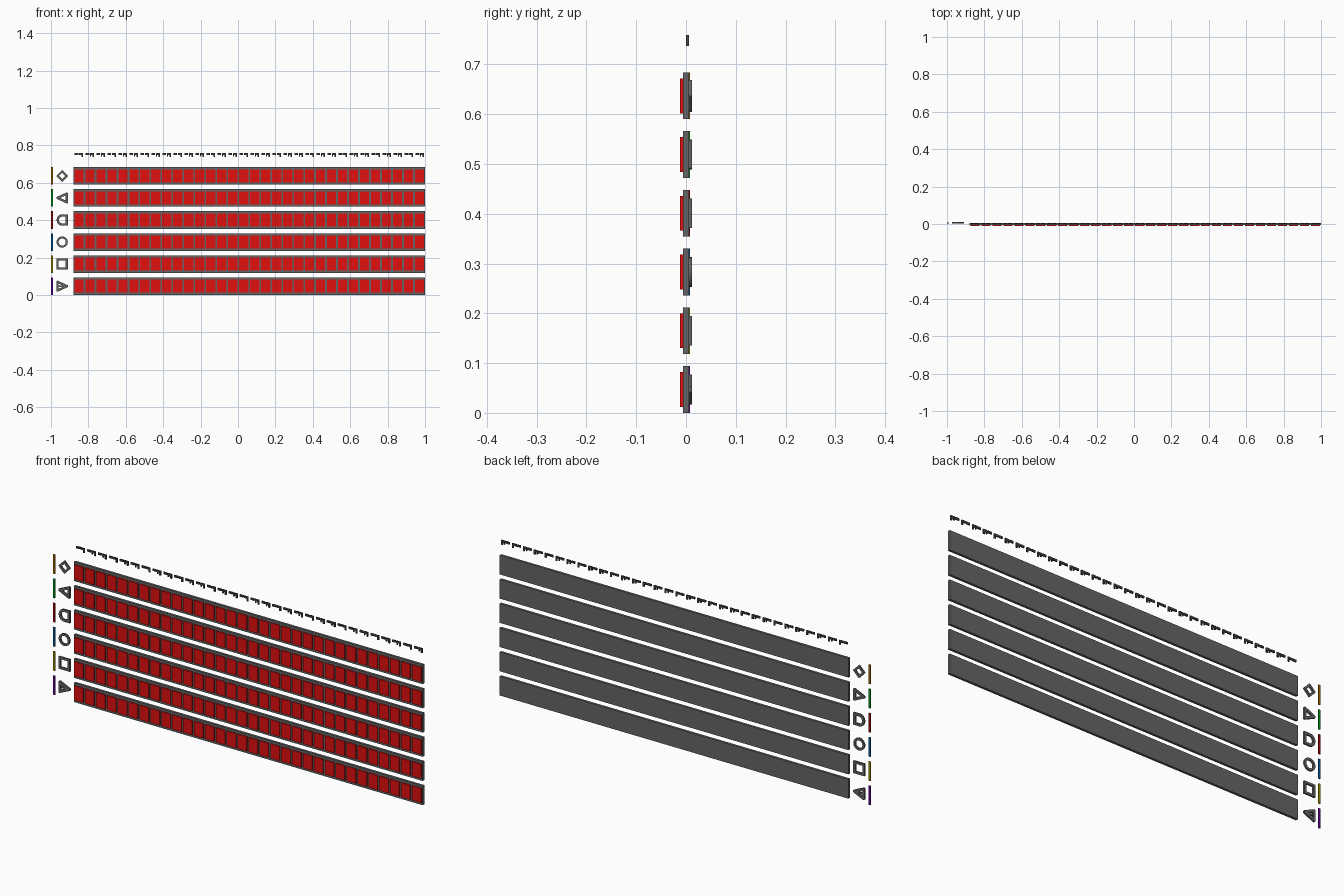
import bpy, bmesh, math

if "Cube" in bpy.data.objects:
    bpy.data.objects.remove(bpy.data.objects["Cube"])

def material(name, col):
    m = bpy.data.materials.new(name)
    m.diffuse_color = (*col, 1)
    m.use_nodes = True
    m.node_tree.nodes["Principled BSDF"].inputs["Base Color"].default_value = m.diffuse_color
    return m

GREY = material("frame grey", (0.13, 0.13, 0.13))
DARK = material("mark dark grey", (0.06, 0.06, 0.06))
RED = material("cell red", (0.75, 0.005, 0.005))
STRIPS = [material("purple", (0.13, 0.0, 0.32)), material("yellow", (0.35, 0.29, 0.0)),
          material("blue", (0.0, 0.10, 0.35)), material("dark red", (0.35, 0.0, 0.0)),
          material("green", (0.0, 0.32, 0.01)), material("orange", (0.38, 0.13, 0.0))]

def add_box(bm, x0, x1, y0, y1, z0, z1):
    v = [bm.verts.new((x, y, z)) for x in (x0, x1) for y in (y0, y1) for z in (z0, z1)]
    for f in ((0, 1, 3, 2), (4, 6, 7, 5), (0, 4, 5, 1), (2, 3, 7, 6), (0, 2, 6, 4), (1, 5, 7, 3)):
        bm.faces.new([v[i] for i in f])

def finish(bm, name, mat):
    bmesh.ops.recalc_face_normals(bm, faces=bm.faces)
    me = bpy.data.meshes.new(name)
    bm.to_mesh(me)
    bm.free()
    me.materials.append(mat)
    ob = bpy.data.objects.new(name, me)
    bpy.context.collection.objects.link(ob)

def add_ring(bm, pts, cx, cz, hub, scale, y0, y1):
    """Outline plate: outer profile and the same profile shrunk towards hub."""
    inner = [(hub + (x - hub) * scale, z * scale) for x, z in pts]
    loops = [[bm.verts.new((cx + x, y, cz + z)) for x, z in p]
             for p, y in ((pts, y0), (pts, y1), (inner, y1), (inner, y0))]
    n = len(pts)
    for a in range(4):
        A, B = loops[a], loops[(a + 1) % 4]
        for i in range(n):
            j = (i + 1) % n
            bm.faces.new((A[i], A[j], B[j], B[i]))

ROWS, COLS = 6, 32
X0, X1 = -0.88, 1.0
PITCH = (X1 - X0) / COLS
ROW_STEP, ROW_H = 0.118, 0.094

# symbol profiles, bottom row first: (points, hub x, inner scale)
R = 0.03
tri_left = [(-R, 0.005), (-R, -0.005), (0.025, -R), (R, -0.027), (R, 0.027), (0.025, R)]
tri_right = [(-x, -z) for x, z in tri_left]
square = [(-R, -R), (R, -R), (R, R), (-R, R)]
circle = [(R * math.cos(math.tau * i / 24), R * math.sin(math.tau * i / 24)) for i in range(24)]
dee = [(R, R)] + [(-0.004 - 0.026 * math.sin(math.pi * i / 8), R * math.cos(math.pi * i / 8))
                  for i in range(9)] + [(R, -R)]
diamond = [(-0.032, 0), (0, -0.032), (0.032, 0), (0, 0.032)]
symbols = [("right_triangle", tri_right, -0.0105, 0.42), ("square", square, 0, 0.63),
           ("circle", circle, 0, 0.64), ("dee", dee, 0.002, 0.6),
           ("left_triangle", tri_left, 0.0105, 0.42), ("diamond", diamond, 0, 0.52)]

for r in range(ROWS):
    z = r * ROW_STEP
    # backing bar
    bm = bmesh.new()
    add_box(bm, X0, X1, -0.006, 0.006, z, z + ROW_H)
    finish(bm, f"row_bar_{r + 1}", GREY)
    # red cells standing proud of the bar
    bm = bmesh.new()
    for c in range(COLS):
        x = X0 + (c + 0.5) * PITCH
        add_box(bm, x - 0.0245, x + 0.0245, -0.012, -0.005, z + 0.012, z + 0.082)
    finish(bm, f"row_cells_{r + 1}", RED)
    # coloured row strip
    bm = bmesh.new()
    add_box(bm, -1.0, -0.99, 0.004, 0.008, z, z + ROW_H)
    finish(bm, f"row_strip_{r + 1}", STRIPS[r])
    # outline symbol
    name, pts, hub, k = symbols[r]
    bm = bmesh.new()
    add_ring(bm, pts, -0.94, z + 0.047, hub, k, 0.004, 0.012)
    if r == 0:
        add_box(bm, -0.965, -0.925, 0.005, 0.011, z + 0.0435, z + 0.0505)
    finish(bm, f"{name}_symbol", GREY)

# column marks along the top: dashes with a short leg
bm = bmesh.new()
for c in range(COLS):
    x = X0 + c * PITCH
    add_box(bm, x + 0.007, x + 0.026, 0, 0.006, 0.749, 0.759)
    add_box(bm, x + 0.030, x + 0.052, 0, 0.006, 0.749, 0.759)
    add_box(bm, x + 0.044, x + 0.052, 0, 0.006, 0.737, 0.749)
    if c % 3:
        add_box(bm, x + 0.031, x + 0.036, 0, 0.006, 0.741, 0.749)
finish(bm, "column_marks", DARK)
